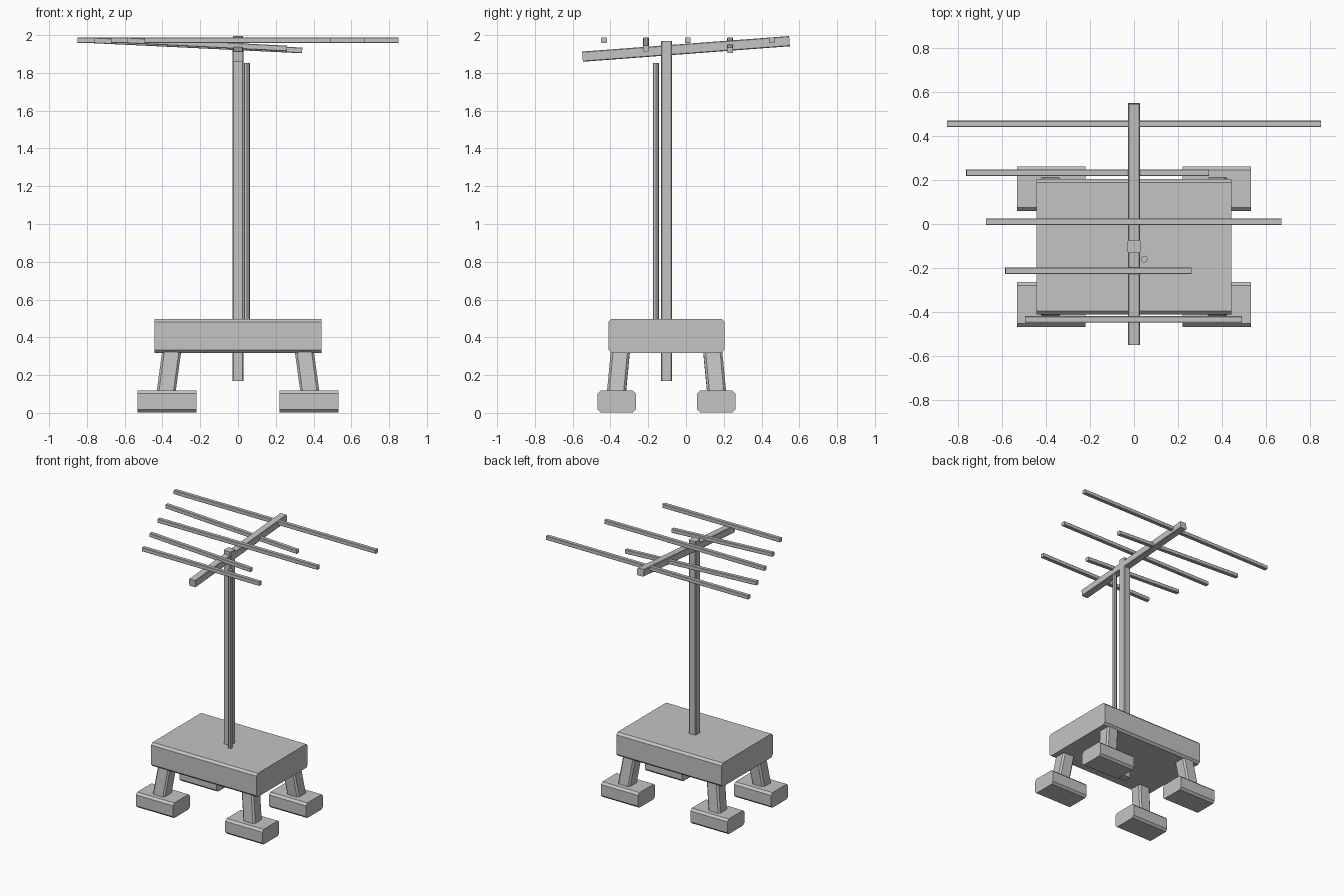
import bpy, bmesh
from mathutils import Matrix, Vector

cube = bpy.data.objects.get("Cube")
if cube:
    bpy.data.objects.remove(cube, do_unlink=True)

grey = bpy.data.materials.new("light grey")
grey.use_nodes = True
grey.diffuse_color = (0.55, 0.55, 0.55, 1)
grey.node_tree.nodes["Principled BSDF"].inputs["Base Color"].default_value = grey.diffuse_color


def beam(name, start, end, width, height, chamfer, up=(0, 0, 1)):
    """Bar from start to end with its four long edges chamfered."""
    start, end = Vector(start), Vector(end)
    along = (end - start).normalized()
    side = Vector(up).cross(along).normalized()
    over = along.cross(side)
    w, h, c = width / 2, height / 2, chamfer
    profile = [(w - c, -h), (w, c - h), (w, h - c), (w - c, h),
               (c - w, h), (-w, h - c), (-w, c - h), (c - w, -h)]
    bm = bmesh.new()
    rings = [[bm.verts.new(p + side * a + over * b) for a, b in profile] for p in (start, end)]
    n = len(profile)
    bm.faces.new(rings[0][::-1])
    bm.faces.new(rings[1])
    for i in range(n):
        j = (i + 1) % n
        bm.faces.new((rings[0][i], rings[0][j], rings[1][j], rings[1][i]))
    bmesh.ops.recalc_face_normals(bm, faces=bm.faces)
    return finish(name, bm)


def finish(name, bm):
    mesh = bpy.data.meshes.new(name)
    bm.to_mesh(mesh)
    bm.free()
    mesh.materials.append(grey)
    obj = bpy.data.objects.new(name, mesh)
    bpy.context.collection.objects.link(obj)
    return obj


MID = -0.103  # y of the mast and the base centre

# Base block
beam("base_block", (-0.443, MID, 0.408), (0.443, MID, 0.408), 0.615, 0.18, 0.016)

# Splayed legs and feet
for x, side in ((1, "left"), (-1, "right")):
    for y, end in ((-1, "front"), (1, "back")):
        beam(f"{end}_{side}_leg", (x * 0.382, MID + y * 0.266, 0.10),
             (x * 0.345, MID + y * 0.24, 0.37), 0.1, 0.1, 0.012, up=(0, 1, 0))
        fy = MID + y * 0.263
        beam(f"{end}_{side}_foot", (x * 0.22, fy, 0.06), (x * 0.532, fy, 0.06), 0.203, 0.115, 0.016)

# Mast
beam("mast", (0, MID, 0.17), (0, MID, 1.97), 0.058, 0.06, 0.006, up=(0, 1, 0))

# Round cable conduit beside the mast
bm = bmesh.new()
bmesh.ops.create_cone(bm, cap_ends=True, segments=8, radius1=0.016, radius2=0.016, depth=1.4,
                      matrix=Matrix.Translation((0.047, -0.16, 1.153)))
finish("cable_conduit", bm)

# Tilted boom
beam("antenna_boom", (0, -0.548, 1.886), (0, 0.548, 1.968), 0.055, 0.054, 0.004)

# Cross rods: y, right end x and z, left end x and z
rods = [(0.455, -0.85, 1.972, 0.85, 1.972),
        (0.233, -0.763, 1.972, 0.34, 1.919),
        (0.01, -0.673, 1.972, 0.67, 1.972),
        (-0.212, -0.585, 1.972, 0.26, 1.929),
        (-0.434, -0.495, 1.972, 0.492, 1.972)]
for i, (y, xa, za, xb, zb) in enumerate(rods, 1):
    beam(f"antenna_rod_{i}", (xa, y, za), (xb, y, zb), 0.03, 0.03, 0.003)
